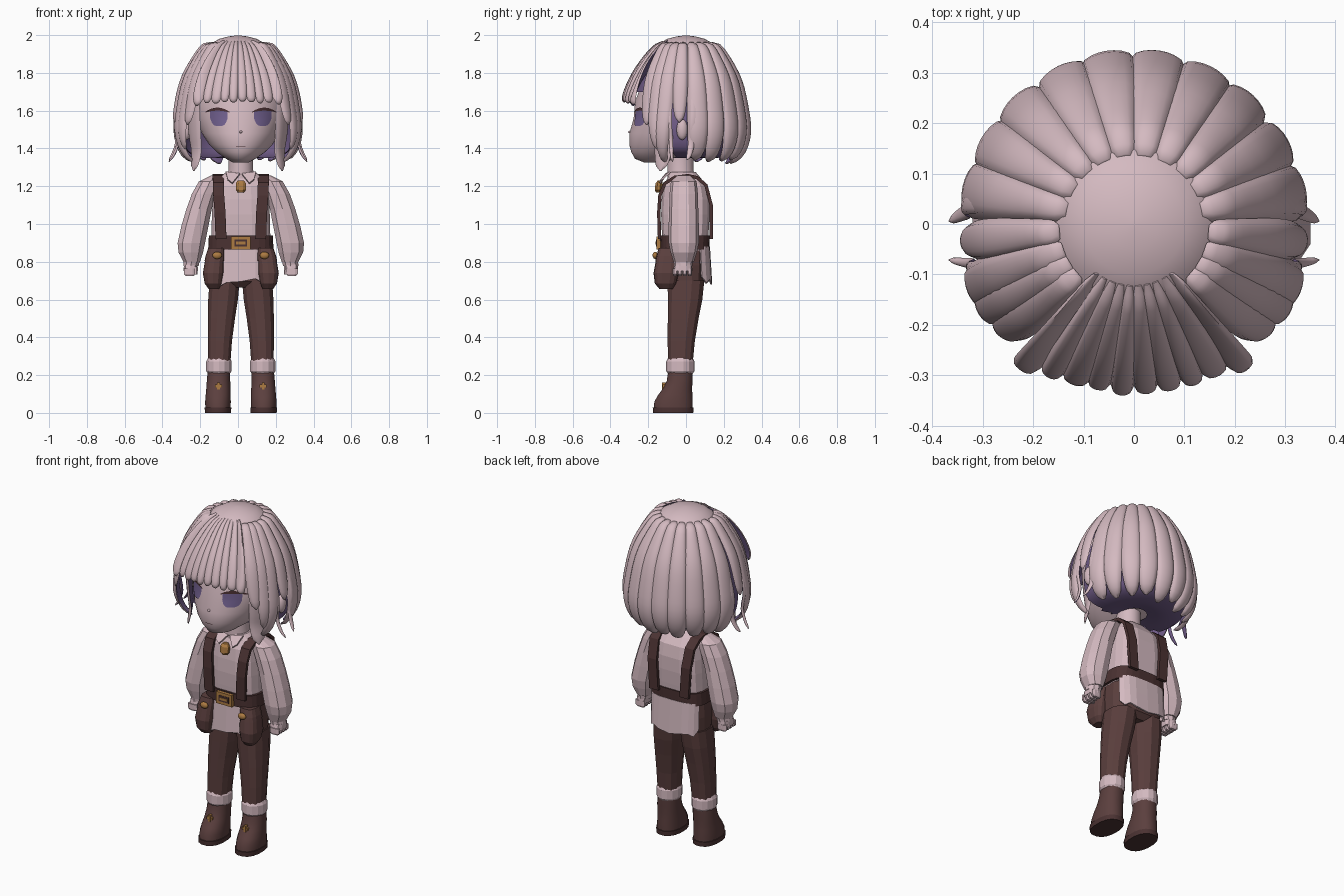
import bpy, bmesh, math, random
from mathutils import Vector

random.seed(4)
if "Cube" in bpy.data.objects:
    bpy.data.objects.remove(bpy.data.objects["Cube"])
CX = 0.015  # the figure stands slightly off the hair's centre


def material(name, col):
    m = bpy.data.materials.new(name)
    m.use_nodes = True
    m.diffuse_color = (*col, 1)
    m.node_tree.nodes["Principled BSDF"].inputs["Base Color"].default_value = (*col, 1)
    return m


PALE = material("pale_pink", (0.66, 0.49, 0.53))
LEATHER = material("brown_leather", (0.105, 0.05, 0.048))
DARK = material("dark_strap", (0.07, 0.032, 0.032))
VIOLET = material("violet_hair_lining", (0.16, 0.105, 0.24))
IRIS = material("eye_violet", (0.17, 0.12, 0.28))
LASH = material("dark_lash", (0.07, 0.03, 0.033))
GOLD = material("gold", (0.42, 0.2, 0.055))


def finish(name, bm, mats, smooth=None, solid=0):
    bmesh.ops.recalc_face_normals(bm, faces=bm.faces)
    me = bpy.data.meshes.new(name)
    bm.to_mesh(me)
    bm.free()
    for m in mats:
        me.materials.append(m)
    if smooth:
        me.shade_smooth()
        me.set_sharp_from_angle(angle=math.radians(smooth))
    ob = bpy.data.objects.new(name, me)
    ob.location.x = CX
    bpy.context.collection.objects.link(ob)
    if solid:
        mod = ob.modifiers.new("thickness", "SOLIDIFY")
        mod.thickness, mod.offset = solid, 0
    return ob


def grid(bm, rows, closed=False):
    """Skin a list of point rows and return the faces, column by column."""
    vs = [[bm.verts.new(p) for p in r] for r in rows]
    n = len(rows[0])
    out = []
    for a, b in zip(vs, vs[1:]):
        for j in range(n if closed else n - 1):
            k = (j + 1) % n
            out.append((j, bm.faces.new((a[j], a[k], b[k], b[j]))))
    if closed:
        bm.faces.new(vs[0])
        bm.faces.new(vs[-1])
    return out


def oval(rx, ry, a, power=1.0):
    c, s = math.cos(a), math.sin(a)
    return (math.copysign(rx * abs(c) ** power, c), math.copysign(ry * abs(s) ** power, s))


def tube(name, rings, mat, n=12, power=1.0, smooth=None, side=1):
    """Stack of oval rings given as (z, centre x, centre y, radius x, radius y)."""
    rows = []
    for z, cx, cy, rx, ry in rings:
        pts = [oval(rx, ry, math.tau * (i + 0.5) / n, power) for i in range(n)]
        rows.append([(side * (cx + x), cy + y, z) for x, y in pts])
    bm = bmesh.new()
    grid(bm, rows, True)
    return finish(name, bm, [mat], smooth)


def box(name, centre, size, mat):
    bm = bmesh.new()
    for v in bmesh.ops.create_cube(bm, size=1)["verts"]:
        v.co = Vector(a * b + c for a, b, c in zip(v.co, size, centre))
    return finish(name, bm, [mat])


def ball(name, centre, size, mat):
    bm = bmesh.new()
    for v in bmesh.ops.create_uvsphere(bm, u_segments=16, v_segments=10, radius=1)["verts"]:
        v.co = Vector(a * b + c for a, b, c in zip(v.co, size, centre))
    return finish(name, bm, [mat], 60)


def spline(pts, t):
    """Catmull-Rom point at t in 0..1."""
    p = [Vector(q) for q in pts]
    p = [2 * p[0] - p[1]] + p + [2 * p[-1] - p[-2]]
    i = min(int(t * (len(pts) - 1)), len(pts) - 2)
    f = t * (len(pts) - 1) - i
    a, b, c, d = p[i:i + 4]
    return 0.5 * (2 * b + (c - a) * f + (2 * a - 5 * b + 4 * c - d) * f**2 + (3 * b - a - 3 * c + d) * f**3)


# Head and neck
HEAD = [(1.325, 0, -.16, .04, .06), (1.345, 0, -.155, .078, .115), (1.38, 0, -.12, .128, .17),
        (1.42, 0, -.085, .168, .215), (1.48, 0, -.05, .207, .25), (1.56, 0, -.019, .238, .259),
        (1.65, 0, -.005, .25, .265), (1.78, 0, 0, .215, .22), (1.88, 0, 0, .14, .14)]
tube("head", HEAD, PALE, 40, smooth=60)
tube("neck", [(1.24, 0, -.025, .075, .075), (1.29, 0, -.03, .066, .07), (1.37, 0, -.03, .066, .07)], PALE, 16, smooth=50)
ball("nose", (0, -.295, 1.487), (.008, .013, .007), PALE)


def face_y(x, z):
    for a, b in zip(HEAD, HEAD[1:]):
        if a[0] <= z <= b[0]:
            _, _, cy, rx, ry = Vector(a).lerp(Vector(b), (z - a[0]) / (b[0] - a[0]))
            return cy - ry * math.sqrt(max(0, 1 - (x / rx) ** 2))


def face_patch(name, cx, hw, top, bottom, mat, lift=0.004):
    """Thin painted plate that follows the face between two edge curves."""
    rows = []
    for r in range(6):
        row = []
        for c in range(13):
            u = c / 6 - 1
            z = top(u) + (bottom(u) - top(u)) * r / 5
            row.append((cx + hw * u, face_y(cx + hw * u, z) - lift, z))
        rows.append(row)
    bm = bmesh.new()
    grid(bm, rows)
    finish(name, bm, [mat], 60)


for s, label in ((1, "left"), (-1, "right")):
    face_patch(label + "_iris", s * .116, .046, lambda u: 1.601, lambda u: 1.519 + .04 * u**4, IRIS)
    face_patch(label + "_lash", s * .124, .064, lambda u: 1.594 + .022 * (1 - u * u),
               lambda u: 1.59 + .01 * (1 - u * u), LASH, .007)
    ball(label + "_ear", (s * .288, -.02, 1.5), (.025, .03, .055), PALE)
face_patch("mouth", 0, .025, lambda u: 1.412, lambda u: 1.409, LASH)

# Hair: lining shell, crown cap and overlapping locks
DOME = [(.135, 1.958), (.19, 1.908), (.272, 1.765), (.312, 1.6), (.322, 1.48), (.292, 1.38), (.225, 1.315)]
SIDE = [(r + .014, z) for r, z in DOME]
FRINGE = [(.12, 1.966), (.195, 1.895), (.27, 1.79), (.32, 1.68), (.325, 1.625)]
INNER = [(.2, 1.84), (.27, 1.7), (.272, 1.58), (.264, 1.47), (.255, 1.38), (.27, 1.28)]
WISP = [(.22, 1.87), (.3, 1.7), (.335, 1.55), (.325, 1.44), (.345, 1.37), (.372, 1.33)]
LINING = [(.1, 1.95), (.17, 1.89), (.25, 1.75), (.29, 1.6), (.3, 1.48), (.27, 1.385), (.17, 1.35), (.07, 1.36)]

rows = []
for i in range(25):
    r, z = spline(LINING, i / 24)
    rows.append([(*oval(r, r, math.tau * j / 48), z) for j in range(49)])
bm = bmesh.new()
grid(bm, rows)
hidden = [f for f in bm.faces if f.calc_center_median().z < 1.7 and f.calc_center_median().y < -.06]
bmesh.ops.delete(bm, geom=hidden, context="FACES")
finish("hair_lining", bm, [VIOLET], 60).location.x = 0
tube("hair_crown", [(1.9, 0, 0, .19, .19), (1.955, 0, 0, .145, .145), (1.98, 0, 0, .1, .1),
                    (1.993, 0, 0, .05, .05), (1.998, 0, 0, .01, .01)], PALE, 32, smooth=60).location.x = 0


def lock(name, az, hw, path, end=1.0, thick=.022, drift=0, taper=6, tip=.35, twist=0):
    """Ribbon of hair with a rounded outside and a violet inside; twist lifts one edge."""
    section = [(u / 4, thick * math.sqrt(1 - (u / 4) ** 2)) for u in range(-4, 5)]
    section += [(u / 2, -.005) for u in (1, 0, -1)]
    rows, steps = [], 18
    for i in range(steps + 1):
        s = i / steps
        p = spline(path, s * end)
        d = (spline(path, min(1, s * end + .02)) - spline(path, max(0, s * end - .02))).normalized()
        shape = min(1, .6 + 6 * s) * (tip + (1 - tip) * math.sqrt(1 - s**taper))
        thin = min(1, .3 + 6 * s) * (.3 + .7 * math.sqrt(1 - s**8))
        row = []
        for u, off in section:
            a = math.radians(az + drift * s * s + u * hw * shape)
            off = off * thin + twist * u * math.sin(math.pi * min(1, s + .1))
            r = p.x - d.y * off
            row.append((r * math.cos(a), r * math.sin(a), p.y + d.x * off))
        rows.append(row)
    bm = bmesh.new()
    for j, f in grid(bm, rows, True):
        f.material_index = int(j >= 8)
    finish(name, bm, [PALE, VIOLET], 70).location.x = 0


for i in range(10):
    lock("back_lock", 12 + i * 17.33, 10.6, DOME, random.uniform(.9, 1), .025,
         random.uniform(-1.5, 1.5), random.choice((4, 6)), .25)
for i in range(10):
    k = (i - 4.5) / 4.5
    flared = [(r * (1 + .09 * k**4 * j / 4), z) for j, (r, z) in enumerate(FRINGE)]
    lock("fringe_lock", -126 + i * 8, random.uniform(5.2, 6.4), flared, random.uniform(.86, .95) + .05 * abs(k),
         random.uniform(.014, .02), k * 2, random.choice((3, 4)), .25, .03 * k**5)
SIDE_LOCKS = [(-6, 9, .58, 0, 3), (-20, 9.5, .97, -5, 2), (-31, 9, .8, 2, 2), (-41, 9, .6, 3, 3)]
for s, label in ((1, "left"), (-1, "right")):
    def turn(a):
        return a if s > 0 else 180 - a
    for az, hw, end, drift, taper in SIDE_LOCKS:
        lock(label + "_side_lock", turn(az), hw, SIDE, end, .02, s * drift, taper, .08)
    lock(label + "_inner_lock", turn(-27), 15, INNER, 1, .014, s * -3, 4, .06)
    lock(label + "_front_wisp", turn(-16), 2.5, WISP, 1, .009, s * 5, 2, .1)
    lock(label + "_rear_wisp", turn(8), 4, WISP, .95, .009, s * -7, 2, .1)

# Shirt body, belt and hips
tube("shirt", [(.86, 0, -.005, .16, .118), (.97, 0, -.004, .157, .126), (1.05, 0, -.003, .155, .13),
               (1.13, 0, -.002, .15, .128), (1.2, 0, -.004, .142, .117), (1.245, 0, -.01, .118, .088),
               (1.275, 0, -.02, .078, .072)], PALE, 16, .6)
tube("belt", [(.865, 0, -.006, .174, .13), (.94, 0, -.006, .17, .132)], DARK, 24, .6)
tube("hips", [(.665, 0, 0, .09, .07), (.695, 0, 0, .16, .098), (.78, 0, 0, .165, .105), (.88, 0, 0, .158, .108)], LEATHER, 16, .7)

for name, mid, hem in (("front_shirt_tail", -90, (.7, .68, .67, .69, .695, .71, .69, .655, .68)),
                       ("back_shirt_tail", 90, (.72, .69, .705, .69, .68, .695, .7, .685, .72))):
    rows = []
    for t in (0, .5, 1):
        row = []
        for i, h in enumerate(hem):
            x, y = oval(.165, .122 + .012 * t, math.radians(mid - 64 + 16 * i), .6)
            row.append((x, y, .88 + (h - .88) * t))
        rows.append(row)
    bm = bmesh.new()
    grid(bm, rows)
    finish(name, bm, [PALE], solid=.01)

# Belt buckle and neck clasp
box("buckle_frame", (0, -.145, .9), (.104, .022, .07), GOLD)
box("buckle_recess", (0, -.156, .9), (.066, .004, .036), DARK)
box("buckle_bar", (0, -.159, .9), (.05, .006, .015), GOLD)
tube("neck_clasp", [(1.168, 0, -.147, .018, .014), (1.18, 0, -.147, .029, .02), (1.215, 0, -.143, .029, .02),
                    (1.23, 0, -.137, .018, .014)], GOLD, 8)

# Parts mirrored left and right
STRAP = [(.105, -.14, .92), (.11, -.144, 1.06), (.117, -.138, 1.15), (.119, -.112, 1.215), (.12, -.06, 1.247),
         (.12, .01, 1.256), (.12, .06, 1.245), (.117, .106, 1.205), (.112, .133, 1.1), (.1, .134, .92)]
for s, label in ((1, "left"), (-1, "right")):
    rows = [[(s * (x - .029), y, z), (s * (x + .029), y, z)] for x, y, z in STRAP]
    bm = bmesh.new()
    grid(bm, rows)
    finish(label + "_suspender", bm, [DARK], solid=.018)

    bm = bmesh.new()
    bm.faces.new([bm.verts.new((s * x, y, z)) for x, y, z in
                  ((.005, -.105, 1.265), (.08, -.085, 1.275), (.07, -.13, 1.235), (.045, -.138, 1.215))])
    finish(label + "_collar", bm, [PALE], solid=.01)

    tube(label + "_sleeve", [(1.258, .12, -.012, .038, .04), (1.225, .163, -.012, .062, .068), (1.16, .194, -.012, .068, .075),
                             (1.08, .221, -.012, .07, .077), (.99, .243, -.012, .075, .08), (.9, .262, -.012, .076, .08),
                             (.85, .265, -.012, .068, .07), (.8, .26, -.012, .046, .054)], PALE, 10, .9, side=s)
    tube(label + "_cuff", [(.778, .264, -.015, .043, .048), (.81, .26, -.015, .045, .052)], PALE, 10, side=s)
    tube(label + "_palm", [(.75, .27, -.018, .034, .052), (.785, .266, -.015, .037, .047)], PALE, 10, .7, side=s)
    for i in range(4):
        y = -.058 + i * .026
        tube(label + "_finger", [(.726, .27, y, .024, .009), (.736, .272, y, .031, .013), (.765, .272, y, .031, .013)], PALE, 8, .7, side=s)
    tube(label + "_thumb", [(.732, .238, -.045, .01, .012), (.775, .242, -.04, .016, .016)], PALE, 8, side=s)

    tube(label + "_trouser_leg", [(.27, .114, -.03, .061, .068), (.38, .111, -.025, .066, .074), (.5, .103, -.015, .074, .084),
                                  (.6, .094, -.005, .081, .094), (.7, .086, 0, .082, .1)], LEATHER, 12, .85, side=s)
    tube(label + "_boot_cuff", [(.208, .116, -.03, .06, .066), (.222, .116, -.03, .069, .075), (.272, .116, -.03, .069, .075),
                                (.29, .116, -.03, .06, .066)], PALE, 14, side=s)
    tube(label + "_boot", [(.02, .121, -.068, .068, .105), (.06, .121, -.066, .069, .103), (.095, .12, -.057, .067, .092),
                           (.13, .119, -.044, .065, .078), (.17, .118, -.034, .063, .069), (.215, .116, -.03, .061, .066)], LEATHER, 16, .9, 40, s)
    tube(label + "_sole", [(0, .121, -.068, .07, .108), (.028, .121, -.068, .072, .11)], DARK, 16, .85, 40, s)
    box(label + "_boot_buckle", (s * .118, -.117, .142), (.036, .016, .014), GOLD)
    box(label + "_boot_stud", (s * .118, -.117, .142), (.014, .02, .038), GOLD)

    tube(label + "_pouch", [(.655, .143, -.105, .028, .035), (.685, .147, -.108, .045, .057), (.74, .147, -.105, .055, .067),
                            (.81, .14, -.098, .05, .061), (.87, .13, -.09, .043, .051)], LEATHER, 14, .7, side=s)
    tube(label + "_pouch_flap", [(.805, .14, -.099, .053, .063), (.83, .137, -.096, .051, .061), (.872, .13, -.092, .044, .053)], LEATHER, 14, .7, side=s)
    ball(label + "_pouch_button", (s * .125, -.163, .834), (.025, .014, .019), GOLD)
